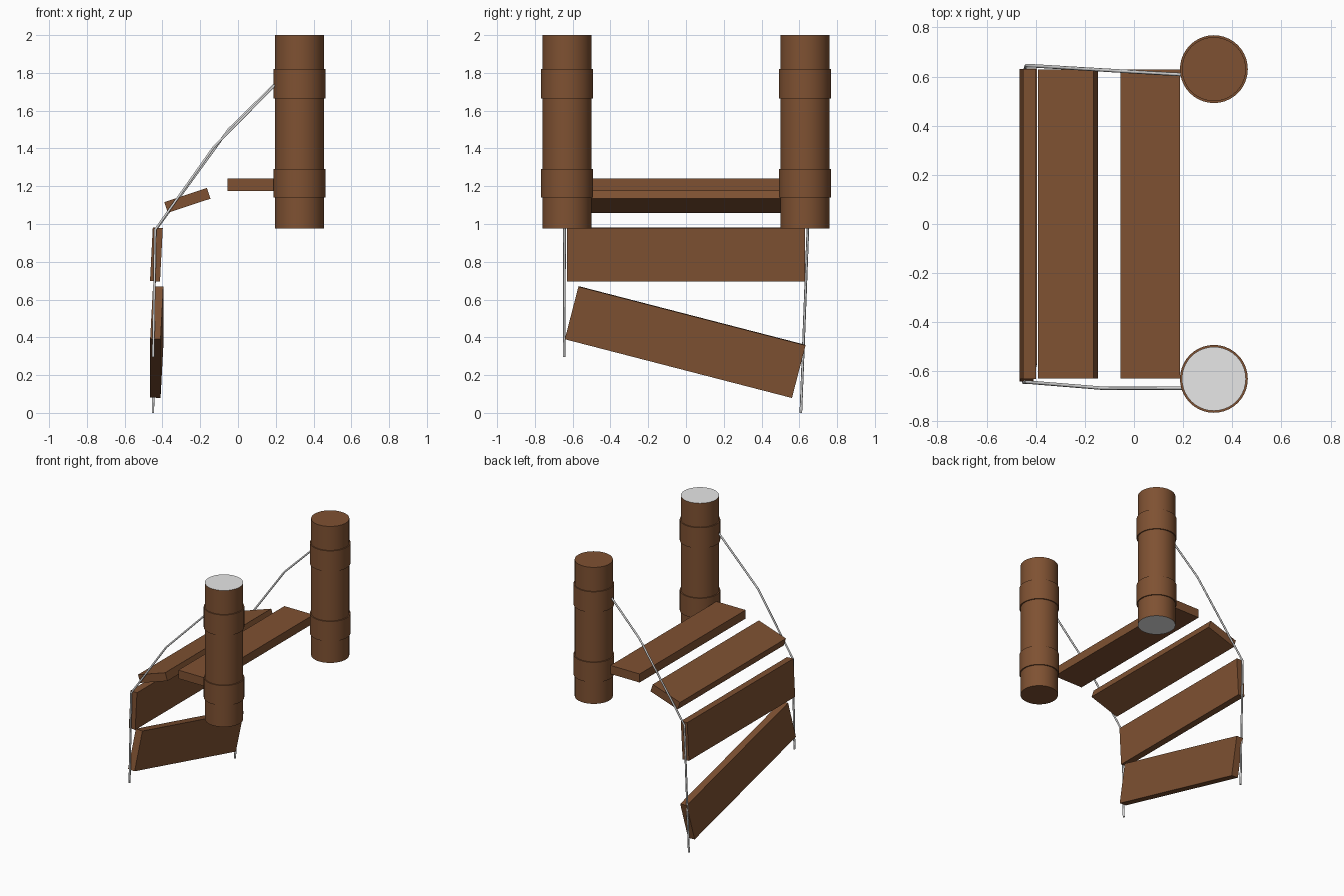
import bpy, bmesh, math
from mathutils import Matrix, Vector

if "Cube" in bpy.data.objects:
    bpy.data.objects.remove(bpy.data.objects["Cube"])


def material(name, rgb):
    m = bpy.data.materials.new(name)
    m.diffuse_color = (*rgb, 1)
    m.use_nodes = True
    m.node_tree.nodes["Principled BSDF"].inputs["Base Color"].default_value = m.diffuse_color
    return m


WOOD = material("brown wood", (0.212, 0.083, 0.032))
PALE = material("pale grey cap", (0.8, 0.8, 0.8))
ROPE = material("grey rope", (0.68, 0.68, 0.68))


def add_object(name, bm, mats):
    bmesh.ops.recalc_face_normals(bm, faces=bm.faces)
    mesh = bpy.data.meshes.new(name)
    bm.to_mesh(mesh)
    bm.free()
    for m in mats:
        mesh.materials.append(m)
    ob = bpy.data.objects.new(name, mesh)
    bpy.context.collection.objects.link(ob)
    return ob


# Posts: turned profile (radius, height) with two raised bands
R, B, SIDES = 0.13, 0.138, 40
PROFILE = [(R, 0.975), (R, 1.14), (B, 1.14), (B, 1.29), (R, 1.29),
           (R, 1.665), (B, 1.665), (B, 1.82), (R, 1.82), (R, 2.0)]


def post(name, y, pale_top):
    bm = bmesh.new()
    rings = []
    for r, z in PROFILE:
        rings.append([bm.verts.new((0.325 + r * math.cos(a), y + r * math.sin(a), z))
                      for a in (2 * math.pi * i / SIDES for i in range(SIDES))])
    for lo, hi in zip(rings, rings[1:]):
        for i in range(SIDES):
            j = (i + 1) % SIDES
            bm.faces.new((lo[i], lo[j], hi[j], hi[i]))
    bottom, top = bm.faces.new(rings[0]), bm.faces.new(rings[-1])
    (top if pale_top else bottom).material_index = 1   # one cut end is pale
    ob = add_object(name, bm, [WOOD, PALE])
    bpy.ops.object.select_all(action='DESELECT')
    ob.select_set(True)
    bpy.context.view_layer.objects.active = ob
    bpy.ops.object.shade_smooth_by_angle(angle=math.radians(35))


post("front_post", -0.63, True)
post("back_post", 0.63, False)


# Planks: boxes tilted about y (pitch), then swung about x (roll)
def plank(name, centre, size, pitch=0, roll=0):
    bm = bmesh.new()
    bmesh.ops.create_cube(bm, size=1)
    mat = (Matrix.Translation(centre)
           @ Matrix.Rotation(math.radians(roll), 4, 'X')
           @ Matrix.Rotation(math.radians(pitch), 4, 'Y')
           @ Matrix.Diagonal((*size, 1)))
    bmesh.ops.transform(bm, matrix=mat, verts=bm.verts)
    add_object(name, bm, [WOOD])


plank("level_plank", (0.066, 0, 1.208), (0.242, 1.258, 0.064))
plank("sloping_plank", (-0.268, 0, 1.125), (0.238, 1.258, 0.06), pitch=-18.4)
plank("hanging_plank", (-0.432, 0, 0.838), (0.053, 1.26, 0.283), pitch=3)
plank("broken_plank", (-0.430, -0.004, 0.375), (0.055, 1.242, 0.288), pitch=3, roll=-14.5)


# Ropes: thin bevelled polylines from the posts down past the planks
def rope(name, points):
    cu = bpy.data.curves.new(name, 'CURVE')
    cu.dimensions = '3D'
    cu.bevel_depth = 0.007
    cu.bevel_resolution = 1
    cu.use_fill_caps = True
    sp = cu.splines.new('POLY')
    sp.points.add(len(points) - 1)
    for p, co in zip(sp.points, points):
        p.co = (*co, 1)
    cu.materials.append(ROPE)
    bpy.context.collection.objects.link(bpy.data.objects.new(name, cu))


rope("front_rope", [(0.205, -0.668, 1.745), (-0.13, -0.668, 1.405),
                    (-0.438, -0.643, 0.97), (-0.449, -0.645, 0.295)])
rope("back_rope", [(0.205, 0.607, 1.75), (-0.05, 0.622, 1.5),
                   (-0.438, 0.645, 0.965), (-0.45, 0.608, 0.0)])
